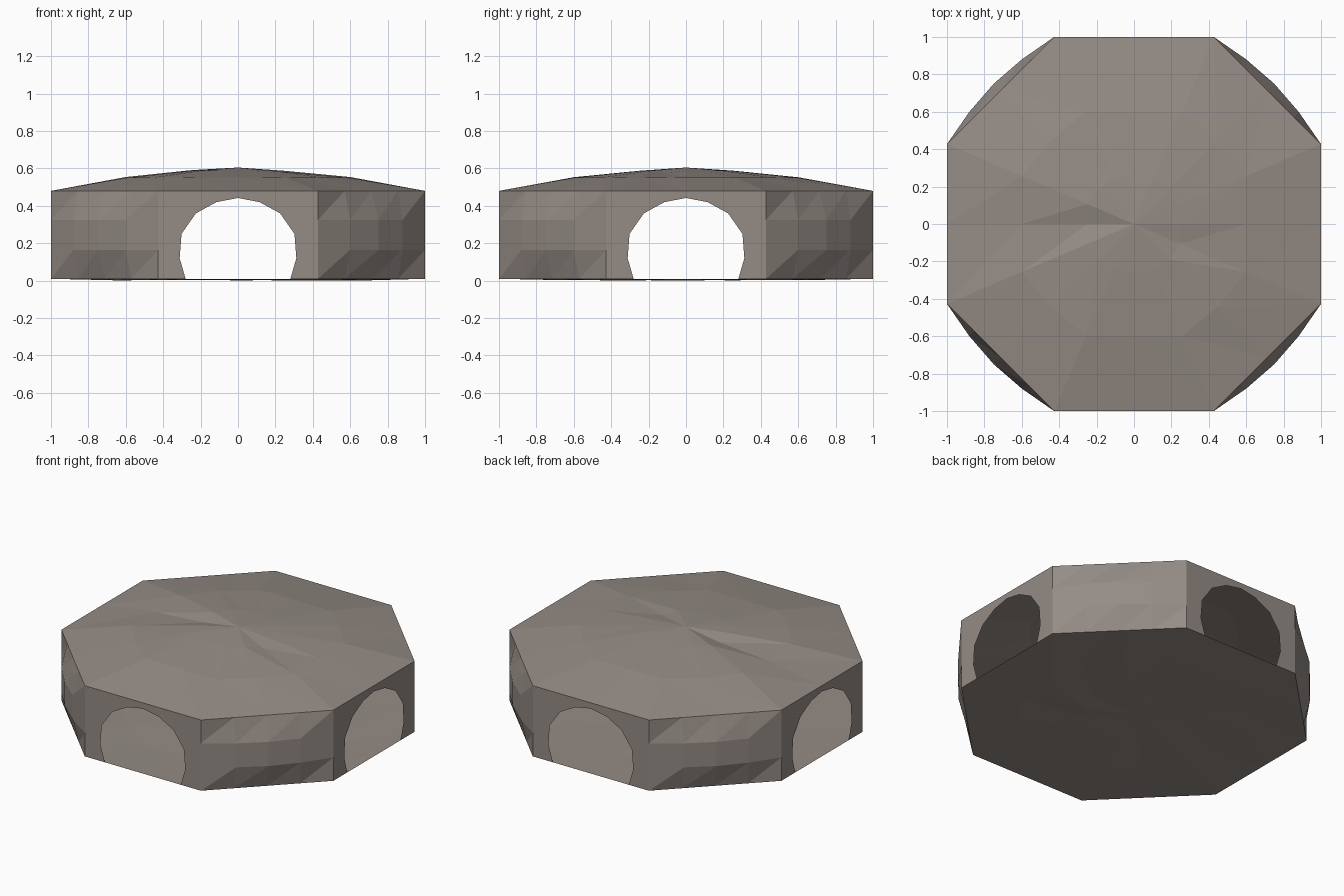
import bpy
import random
from math import cos, sin, pi

random.seed(4)
if "Cube" in bpy.data.objects:
    bpy.data.objects.remove(bpy.data.objects["Cube"], do_unlink=True)

HALF = 0.427            # half the length of a straight side
BASE, TOP = 0.01, 0.48  # wall bottom and top


def material(name, color):
    m = bpy.data.materials.new(name)
    m.use_nodes = True
    m.diffuse_color = color
    m.node_tree.nodes["Principled BSDF"].inputs["Base Color"].default_value = color
    return m


stone = material("cave stone", (0.30, 0.262, 0.235, 1))


def add_mesh(name, verts, faces):
    me = bpy.data.meshes.new(name)
    me.from_pydata(verts, [], faces)
    me.materials.append(stone)
    me.update()
    ob = bpy.data.objects.new(name, me)
    bpy.context.collection.objects.link(ob)
    return ob


def turn(p, k):
    a = k * pi / 2
    c, s = round(cos(a)), round(sin(a))
    return (p[0] * c - p[1] * s, p[0] * s + p[1] * c, p[2])


def ring(r, z, bulge):
    """Sixteen points round an octagon, starting on the +x side."""
    side = [(1, 0), (1, HALF), (bulge, bulge), (HALF, 1)]
    return [turn((x * r, y * r, z), k) for k in range(4) for x, y in side]


def disc(name, centre_z, rings, dents, noise):
    """Triangulated octagonal sheet; dents lowers chosen (ring, index) points."""
    verts = [(0, 0, centre_z)]
    for j, (r, z, bulge) in enumerate(rings):
        for i, (x, y, h) in enumerate(ring(r, z, bulge)):
            wobble = random.uniform(-noise, 0) if j < len(rings) - 1 else 0
            verts.append((x, y, h + wobble - dents.get((j, i), 0)))
    faces = []
    for i in range(16):
        n = (i + 1) % 16
        faces.append((0, 1 + i, 1 + n))
        for j in range(len(rings) - 1):
            a, b = 1 + 16 * j, 17 + 16 * j
            faces += [(a + i, b + i, b + n), (a + i, b + n, a + n)]
    return add_mesh(name, verts, faces)


# Shallow domed roof with two creases
mid = (1 + HALF) / 2
disc("roof", 0.605, [(0.25, 0.592, 0.76), (0.6, 0.555, 0.74), (1, TOP, mid)],
     {(0, 8): 0.025, (1, 8): 0.015, (0, 15): 0.018}, 0.006)

# Slightly uneven floor
disc("floor", 0.005, [(0.3, 0.009, 0.76), (0.65, 0.009, 0.74), (1, BASE, mid)], {}, 0.009)

# Straight walls, each with an arched opening
arch = [(0.28, BASE), (0.312, 0.12), (0.302, 0.25), (0.225, 0.36), (0.115, 0.42)]
outline = [(-HALF, BASE)] + [(-x, z) for x, z in arch] + [(0, 0.442)]
outline += arch[::-1] + [(HALF, BASE), (HALF, TOP), (-HALF, TOP)]
for k, name in enumerate(["front", "left", "back", "right"]):
    verts = [turn((x, -1, z), k) for x, z in outline]
    add_mesh(name + "_arch_wall", verts, [list(range(len(verts)))])

# Corner walls that bulge outward between floor and roof
curve = [(HALF, -1), (0.6, -0.88), (0.75, -0.75), (0.88, -0.6), (1, -HALF)]
step = (1 - HALF) / 4
straight = [(HALF + step * i, -1 + step * i) for i in range(5)]
rows = [(straight, BASE), (curve, 0.165), (curve, 0.325), (straight, TOP)]
for k, name in enumerate(["front_left", "back_left", "back_right", "front_right"]):
    verts = [turn((x, y, z), k) for pts, z in rows for x, y in pts]
    faces = []
    for j in range(3):
        for i in range(4):
            a = j * 5 + i
            faces += [(a, a + 1, a + 6), (a, a + 6, a + 5)]
    add_mesh(name + "_corner_wall", verts, faces)
